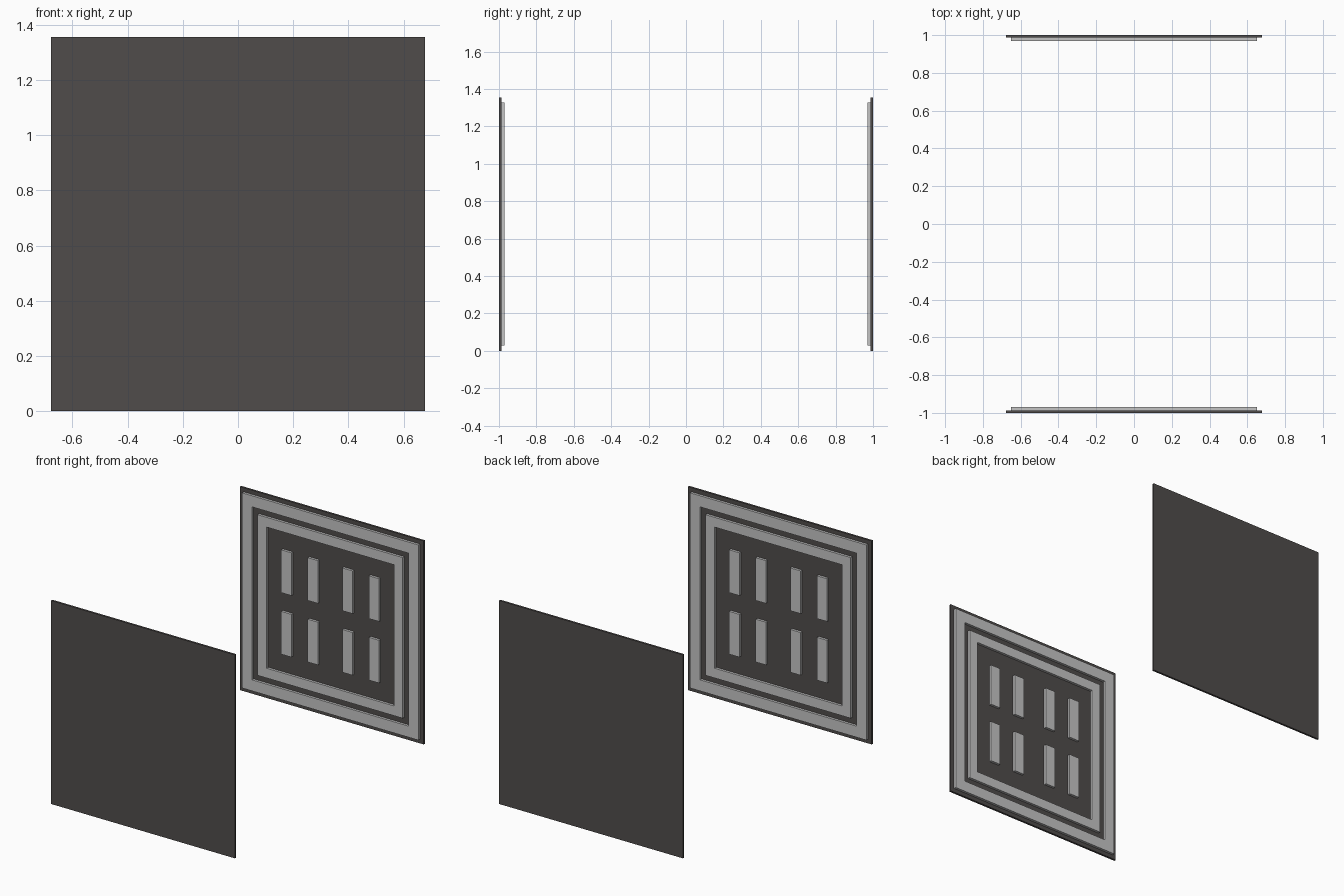
import bpy
import bmesh
from mathutils import Matrix, Vector

cube = bpy.data.objects.get("Cube")
if cube:
    bpy.data.objects.remove(cube, do_unlink=True)

MID = 0.6775      # half panel size and height of its centre
PANEL = 0.0138    # panel thickness
TRIM = 0.0167     # how far the trim stands off the panel


def material(name, rgb):
    m = bpy.data.materials.new(name)
    m.use_nodes = True
    colour = (*rgb, 1.0)
    m.diffuse_color = colour
    bsdf = next(n for n in m.node_tree.nodes if n.type == 'BSDF_PRINCIPLED')
    bsdf.inputs["Base Color"].default_value = colour
    return m


dark = material("dark_grey", (0.080, 0.073, 0.071))
light = material("light_grey", (0.56, 0.56, 0.56))


def finish(name, bm, mat, turn):
    """Turn the part to its side of the model and make the object."""
    bmesh.ops.recalc_face_normals(bm, faces=bm.faces)
    bm.transform(turn)
    mesh = bpy.data.meshes.new(name)
    bm.to_mesh(mesh)
    bm.free()
    mesh.materials.append(mat)
    bpy.context.collection.objects.link(bpy.data.objects.new(name, mesh))


def block(name, x, z, width, height, y_back, depth, mat, turn):
    bm = bmesh.new()
    place = Matrix.Translation((x, y_back - depth / 2, z))
    bmesh.ops.create_cube(bm, size=1, matrix=place @ Matrix.Diagonal((width, depth, height, 1)))
    finish(name, bm, mat, turn)


def frame(name, outer, inner, y_back, depth, mat, turn):
    """Square ring, extruded towards the middle of the model."""
    bm = bmesh.new()
    corners = [(-1, -1), (1, -1), (1, 1), (-1, 1)]
    loops = [[bm.verts.new((sx * r, y_back, MID + sz * r)) for sx, sz in corners]
             for r in (outer, inner)]
    faces = [bm.faces.new((loops[0][i], loops[0][(i + 1) % 4],
                           loops[1][(i + 1) % 4], loops[1][i])) for i in range(4)]
    new = bmesh.ops.extrude_face_region(bm, geom=faces, use_keep_orig=True)["geom"]
    bmesh.ops.translate(bm, vec=Vector((0, -depth, 0)),
                        verts=[v for v in new if isinstance(v, bmesh.types.BMVert)])
    finish(name, bm, mat, turn)


# Two identical panels facing each other
for side, angle in (("back", 0.0), ("front", 3.14159265)):
    turn = Matrix.Rotation(angle, 4, 'Z')
    face = 1 - PANEL
    block(side + "_panel", 0, MID, 2 * MID, 2 * MID, 1, PANEL, dark, turn)

    # Raised border rings
    frame(side + "_outer_border", 0.65, 0.576, face, TRIM, light, turn)
    frame(side + "_inner_border", 0.535, 0.47, face, TRIM, light, turn)

    # Two rows of four upright bars
    for row, dz in (("lower", -0.205), ("upper", 0.205)):
        for i, x in enumerate((-0.323, -0.128, 0.128, 0.323)):
            block(f"{side}_{row}_bar_{i + 1}", x, MID + dz, 0.075, 0.285,
                  face, TRIM, light, turn)
